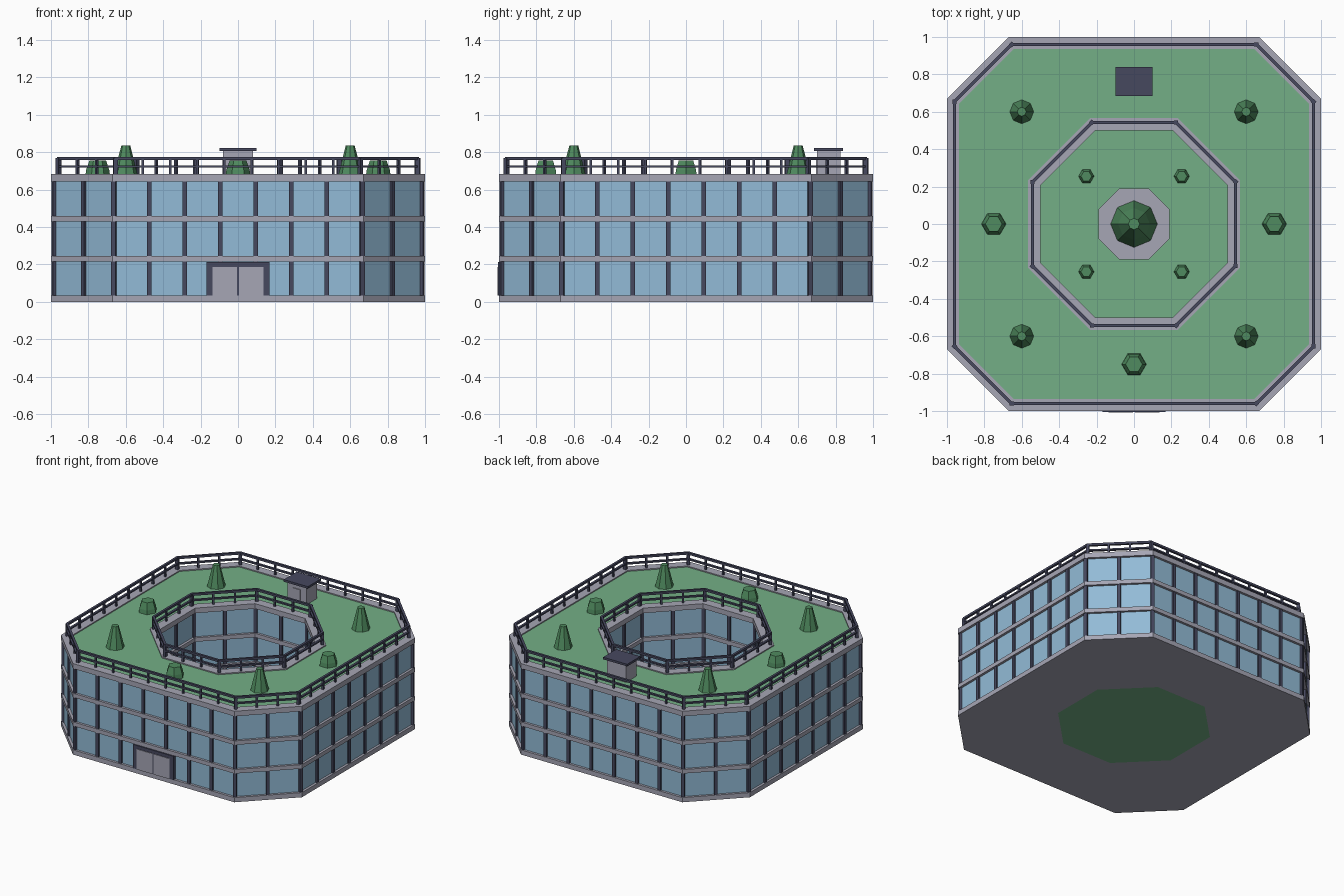
import bpy, bmesh, math
from mathutils import Vector, Matrix

if "Cube" in bpy.data.objects:
    bpy.data.objects.remove(bpy.data.objects["Cube"])


def material(name, rgb):
    m = bpy.data.materials.new(name)
    m.diffuse_color = (*rgb, 1)
    m.use_nodes = True
    m.node_tree.nodes["Principled BSDF"].inputs["Base Color"].default_value = m.diffuse_color
    return m


GLASS = material("blue glass", (0.29, 0.50, 0.68))
STONE = material("pale grey stone", (0.38, 0.38, 0.46))
FRAME = material("dark slate frame", (0.061, 0.065, 0.114))
LAWN = material("lawn green", (0.175, 0.43, 0.24))
LEAF = material("leaf green", (0.08, 0.26, 0.115))

OUT, INN = 0.256, 0.0   # extra straight length of outer and courtyard octagons
T = math.tan(math.pi / 8)


def octagon(h, k):
    """Corners of an octagon with half width h, counter-clockwise."""
    c = k + T * h
    return [Vector(p) for p in ((c, -h), (h, -c), (h, c), (c, h),
                                (-c, h), (-h, c), (-h, -c), (-c, -h))]


def finish(name, bm, mat):
    bmesh.ops.recalc_face_normals(bm, faces=bm.faces[:])
    me = bpy.data.meshes.new(name)
    bm.to_mesh(me)
    bm.free()
    me.materials.append(mat)
    ob = bpy.data.objects.new(name, me)
    bpy.context.collection.objects.link(ob)
    return ob


def ring(name, outer, inner, z0, z1, mat):
    """Octagonal ring solid between two octagons."""
    bm = bmesh.new()
    loops = [[bm.verts.new((p.x, p.y, z)) for p in pts]
             for pts, z in ((outer, z0), (outer, z1), (inner, z1), (inner, z0))]
    for a, b in zip(loops, loops[1:] + loops[:1]):
        for i in range(8):
            j = (i + 1) % 8
            bm.faces.new((a[i], a[j], b[j], b[i]))
    return finish(name, bm, mat)


def plate(name, pts, z0, z1, mat):
    bm = bmesh.new()
    f = bm.faces.new([bm.verts.new((p.x, p.y, z0)) for p in pts])
    top = bmesh.ops.extrude_face_region(bm, geom=[f], use_keep_orig=True)["geom"]
    bmesh.ops.translate(bm, vec=(0, 0, z1 - z0),
                        verts=[v for v in top if isinstance(v, bmesh.types.BMVert)])
    return finish(name, bm, mat)


def add_box(bm, centre, size, angle=0.0):
    m = (Matrix.Translation(centre) @ Matrix.Rotation(angle, 4, 'Z')
         @ Matrix.Diagonal((*size, 1)))
    bmesh.ops.create_cube(bm, size=1, matrix=m)


def box(name, x, y, z, mat):
    bm = bmesh.new()
    add_box(bm, [(a + b) / 2 for a, b in (x, y, z)], [b - a for a, b in (x, y, z)])
    return finish(name, bm, mat)


def sides(pts):
    for i in range(8):
        a, b = pts[i], pts[(i + 1) % 8]
        d = b - a
        yield a, b, d.length, math.atan2(d.y, d.x)


def mullions(name, pts, spacing):
    bm = bmesh.new()
    for a, b, length, ang in sides(pts):
        n = round(length / spacing)
        for i in range(n):
            p = a.lerp(b, i / n)
            turn = ang - (math.pi / 8 if i == 0 else 0)
            add_box(bm, (p.x, p.y, 0.34), (0.024, 0.024, 0.64), turn)
    finish(name, bm, FRAME)


def railing(name, pts, spacing):
    bm = bmesh.new()
    for a, b, length, ang in sides(pts):
        mid = (a + b) / 2
        for z, h in ((0.768, 0.016), (0.724, 0.011)):
            add_box(bm, (mid.x, mid.y, z), (length + 0.006, 0.017, h), ang)
        n = round(length / spacing)
        for i in range(n):
            p = a.lerp(b, i / n)
            w = 0.022 if i == 0 else 0.014
            add_box(bm, (p.x, p.y, 0.72), (w, w, 0.10), ang)
    finish(name, bm, FRAME)


def plant(name, x, y, z, profile, n):
    """Faceted plant: stacked rings of (radius, height), closed at both ends."""
    bm = bmesh.new()
    rings = [[bm.verts.new((x + r * math.cos(math.tau * i / n),
                            y + r * math.sin(math.tau * i / n), z + h))
              for i in range(n)] for r, h in profile]
    for a, b in zip(rings, rings[1:]):
        for i in range(n):
            j = (i + 1) % n
            bm.faces.new((a[i], a[j], b[j], b[i]))
    bm.faces.new(rings[0])
    bm.faces.new(rings[-1])
    finish(name, bm, LEAF)


# Floors and glazing
ring("base_slab", octagon(1.0, OUT), octagon(0.5, INN), 0.0, 0.035, STONE)
for i, z in enumerate((0.215, 0.43)):
    ring(f"floor_slab_{i + 1}", octagon(1.0, OUT), octagon(0.5, INN), z, z + 0.03, STONE)
ring("glass_walls", octagon(0.982, OUT), octagon(0.518, INN), 0.02, 0.66, GLASS)
mullions("outer_mullions", octagon(0.982, OUT), 0.19)
mullions("courtyard_mullions", octagon(0.518, INN), 0.21)

# Roof garden with stone copings and railings
ring("outer_coping", octagon(1.0, OUT), octagon(0.935, OUT), 0.645, 0.683, STONE)
ring("courtyard_coping", octagon(0.567, INN), octagon(0.5, INN), 0.645, 0.683, STONE)
ring("roof_lawn", octagon(0.94, OUT), octagon(0.56, INN), 0.64, 0.675, LAWN)
railing("outer_railing", octagon(0.96, OUT), 0.145)
railing("courtyard_railing", octagon(0.543, INN), 0.145)

# Courtyard ground
plate("courtyard_lawn", octagon(0.5, INN), 0.0, 0.02, LAWN)
plate("courtyard_paving", octagon(0.19, INN), 0.015, 0.03, STONE)

# Entrance with a pair of doors
box("entrance_frame", (-0.168, 0.168), (-1.004, -0.97), (0.033, 0.212), FRAME)
for s, side in ((-1, "left"), (1, "right")):
    box(f"entrance_door_{side}", sorted((s * 0.006, s * 0.136)), (-1.008, -0.99),
        (0.034, 0.187), STONE)

# Rooftop stair hut
box("stair_hut", (-0.08, 0.08), (0.70, 0.825), (0.67, 0.806), STONE)
box("stair_hut_roof", (-0.1, 0.1), (0.685, 0.84), (0.806, 0.822), FRAME)
box("stair_hut_door", (-0.03, 0.03), (0.694, 0.71), (0.675, 0.775), STONE)

# Planting
tree = [(0.064, 0), (0.042, 0.09), (0.024, 0.16)]
bush = [(0.066, 0), (0.062, 0.03), (0.045, 0.08)]
for i, (sx, sy) in enumerate(((-1, -1), (1, -1), (1, 1), (-1, 1))):
    plant(f"roof_tree_{i + 1}", sx * 0.6, sy * 0.6, 0.675, tree, 8)
    plant(f"courtyard_bush_{i + 1}", sx * 0.255, sy * 0.255, 0.015,
          [(r * 0.64, h * 0.64) for r, h in bush], 6)
for i, (x, y) in enumerate(((-0.75, 0), (0.75, 0), (0, -0.75))):
    plant(f"roof_bush_{i + 1}", x, y, 0.675, bush, 6)
plant("courtyard_tree", 0, 0, 0.03, [(0.125, 0), (0.085, 0.16), (0.03, 0.31)], 8)
